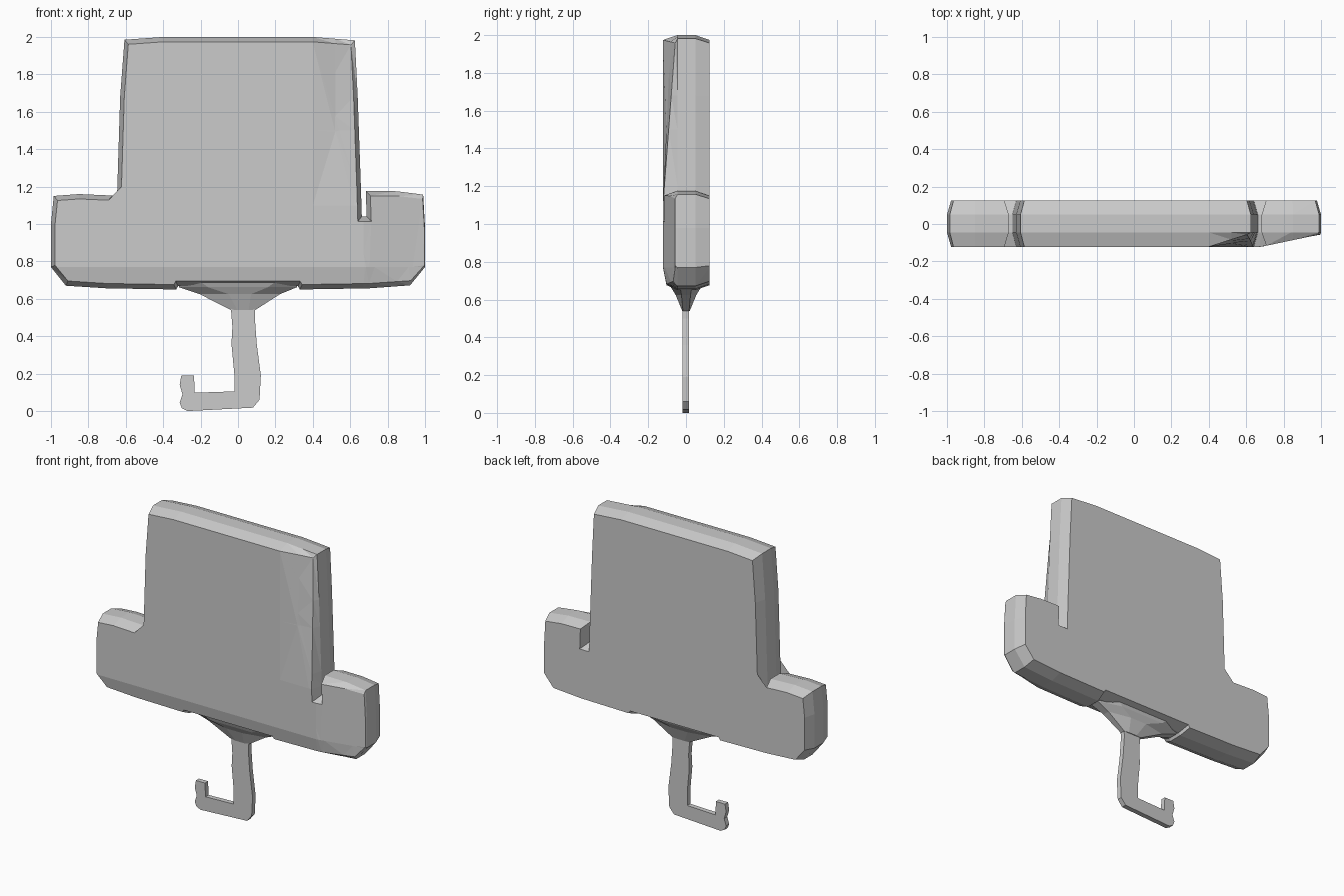
import bpy, bmesh
from mathutils import Vector

if "Cube" in bpy.data.objects:
    bpy.data.objects.remove(bpy.data.objects["Cube"])


def clamp(v):
    return max(0.0, min(1.0, v))


def finish(bm, name):
    bmesh.ops.recalc_face_normals(bm, faces=bm.faces[:])
    me = bpy.data.meshes.new(name)
    bm.to_mesh(me)
    bm.free()
    ob = bpy.data.objects.new(name, me)
    bpy.context.collection.objects.link(ob)
    return ob


def loft(rings):
    """Skin a stack of closed rings and cap both ends."""
    bm = bmesh.new()
    vs = [[bm.verts.new(p) for p in r] for r in rings]
    n = len(rings[0])
    for a, b in zip(vs, vs[1:]):
        for i in range(n):
            j = (i + 1) % n
            bm.faces.new((a[i], a[j], b[j], b[i]))
    bm.faces.new(vs[0])
    bm.faces.new(vs[-1])
    return bm


def inset(outline, dx, dz):
    """Move a clockwise outline inwards along its mitred normals."""
    out = []
    n = len(outline)
    for i in range(n):
        p, q, r = (Vector(outline[k % n]) for k in (i - 1, i, i + 1))
        d1, d2 = (q - p).normalized(), (r - q).normalized()
        n1, n2 = Vector((d1.y, -d1.x)), Vector((d2.y, -d2.x))
        m = (n1 + n2) / max(0.6, 1 + n1.dot(n2))
        out.append((q.x + dx * m.x, q.y + dz * m.y))
    return out


# Plate: wide base with two side arms and a tall panel
outline = [
    (-1.0, 0.77), (-1.0, 1.0), (-0.985, 1.15), (-0.85, 1.16), (-0.67, 1.152),
    (-0.675, 1.04), (-0.65, 1.04), (-0.645, 1.2), (-0.63, 1.68), (-0.607, 1.985),
    (-0.4, 2.0), (0.4, 2.0), (0.625, 1.982), (0.64, 1.68), (0.657, 1.2),
    (0.662, 1.04), (0.688, 1.04), (0.683, 1.177), (0.85, 1.175), (0.99, 1.157),
    (1.0, 0.98), (1.0, 0.77), (0.92, 0.672), (0.7, 0.656), (0.33, 0.65),
    (0.32, 0.668), (-0.32, 0.668), (-0.33, 0.65), (-0.7, 0.656), (-0.92, 0.67)]
face_outline = inset(outline, 0.022, 0.026)
layers = [(-0.122, face_outline), (-0.045, outline), (0.05, outline), (0.125, face_outline)]
bm = loft([[(x, y, z) for x, z in pts] for y, pts in layers])

# Extra cuts let the front taper towards its right-hand corners
bmesh.ops.triangulate(bm, faces=[f for f in bm.faces if len(f.verts) > 4])
cuts = [((x, 0, 0), (1, 0, 0)) for x in (0.4, 0.52, 0.67, 0.84)]
cuts += [((0, 0, z), (0, 0, 1)) for z in (0.77, 1.1, 1.5)]
for co, no in cuts:
    bmesh.ops.bisect_plane(bm, geom=bm.verts[:] + bm.edges[:] + bm.faces[:],
                           plane_co=co, plane_no=no)
for v in bm.verts:
    x, y, z = v.co
    if y > -0.121:
        continue
    if x > 0.67:
        t = clamp((x - 0.68) / 0.29)
        v.co.x += 0.018 * t
    else:
        t = clamp((x - 0.4) / 0.2) * clamp((z - 1.1) / 0.86)
    v.co.y += 0.065 * t
    if z < 0.77:
        v.co.y += 0.018 * (0.77 - z) / 0.09 * (1 - t)
bmesh.ops.triangulate(bm, faces=bm.faces[:])
bmesh.ops.dissolve_limit(bm, angle_limit=0.003, verts=bm.verts[:], edges=bm.edges[:])
finish(bm, "plate")


# Neck: tapered bracket joining plate and hook
def neck_ring(z, cx, wide, narrow, y_mid, y_end):
    half = [(-wide, -y_end), (-narrow, -y_mid), (narrow, -y_mid), (wide, -y_end)]
    return [(cx + x, y, z) for x, y in half] + [(cx - x, -y, z) for x, y in half]


finish(loft([neck_ring(0.69, 0, 0.32, 0.2, 0.09, 0.045),
             neck_ring(0.662, 0, 0.315, 0.16, 0.078, 0.03),
             neck_ring(0.625, 0.01, 0.215, 0.06, 0.055, 0.024),
             neck_ring(0.54, 0.027, 0.065, 0.03, 0.02, 0.016)]), "neck")

# Hook: thin flat J-shaped strip
hook = [(-0.038, 0.55), (0.092, 0.55), (0.09, 0.5), (0.1, 0.36), (0.122, 0.19),
        (0.115, 0.06), (0.08, 0.018), (-0.27, 0.0), (-0.3, 0.015), (-0.312, 0.045),
        (-0.297, 0.09), (-0.312, 0.14), (-0.303, 0.19), (-0.235, 0.19),
        (-0.232, 0.098), (-0.02, 0.105), (-0.02, 0.2), (-0.035, 0.36), (-0.03, 0.45)]
finish(loft([[(x, y, z) for x, z in hook] for y in (-0.018, 0.015)]), "hook")
